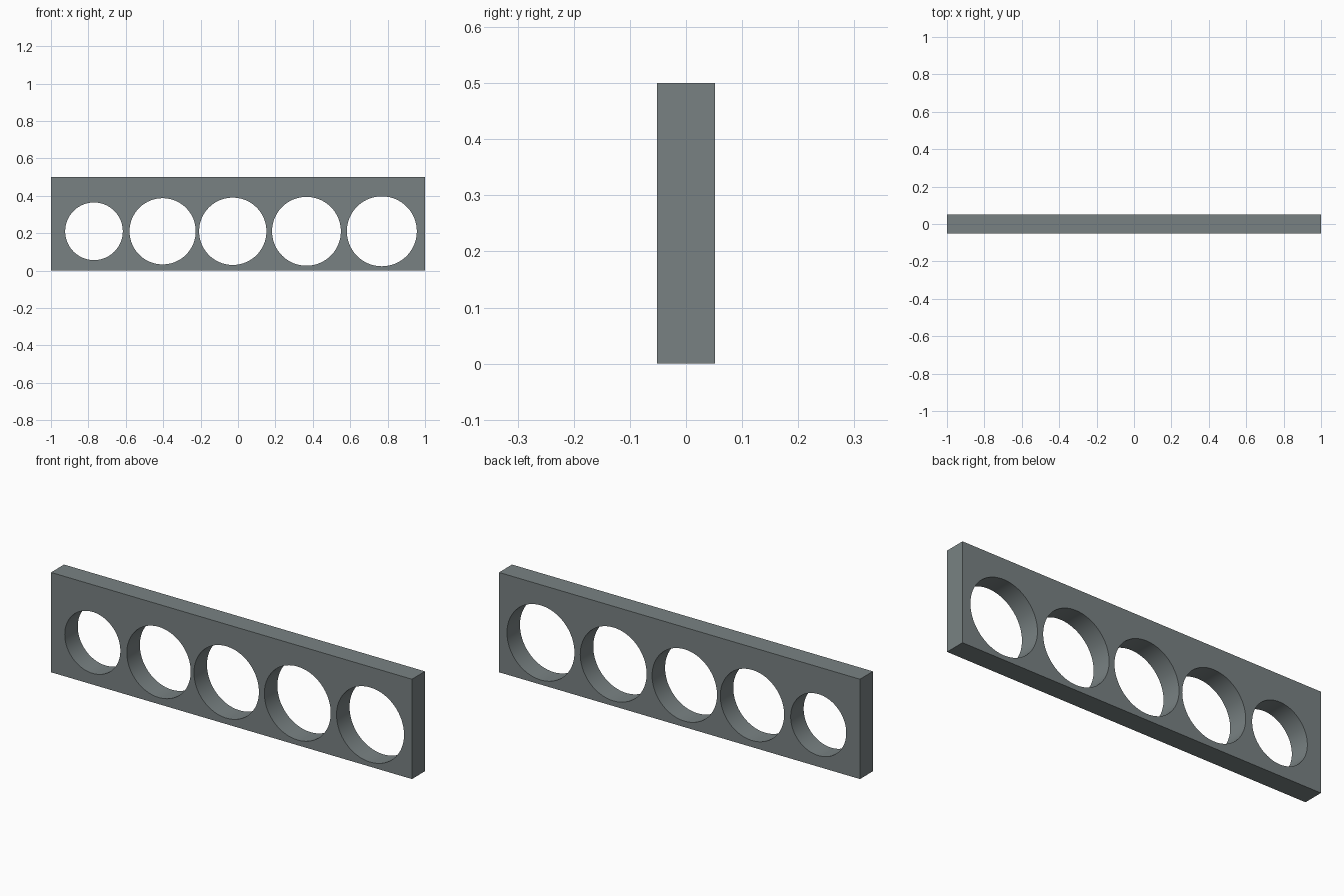
import bpy
import math

if "Cube" in bpy.data.objects:
    bpy.data.objects.remove(bpy.data.objects["Cube"])

LENGTH, DEPTH, HEIGHT = 2.0, 0.103, 0.5
HOLE_Z = 0.21
# hole centre x, radius
HOLES = [(-0.77, 0.154), (-0.403, 0.177), (-0.028, 0.18), (0.366, 0.184), (0.769, 0.187)]

grey = bpy.data.materials.new("slate_grey")
grey.diffuse_color = (0.19, 0.222, 0.226, 1)
grey.use_nodes = True
grey.node_tree.nodes["Principled BSDF"].inputs["Base Color"].default_value = grey.diffuse_color

# Rectangular bar
bpy.ops.mesh.primitive_cube_add(size=1, location=(0, 0, HEIGHT / 2))
bar = bpy.context.object
bar.name = "holder_bar"
bar.scale = (LENGTH, DEPTH, HEIGHT)
bpy.ops.object.transform_apply(location=True, rotation=False, scale=True)
bar.data.materials.append(grey)

# Round through holes of graded size
cutters = []
for i, (x, r) in enumerate(HOLES):
    bpy.ops.mesh.primitive_cylinder_add(vertices=96, radius=r, depth=DEPTH * 3,
                                        location=(x, 0, HOLE_Z),
                                        rotation=(math.pi / 2, 0, 0))
    cutter = bpy.context.object
    cutter.name = f"hole_cutter_{i + 1}"
    cutter.hide_render = True
    cutter.data.materials.append(grey)
    cutters.append(cutter)
    mod = bar.modifiers.new(f"hole_{i + 1}", 'BOOLEAN')
    mod.operation = 'DIFFERENCE'
    mod.solver = 'EXACT'
    mod.object = cutter

# Bake the holes and drop the cutters
bpy.ops.object.select_all(action='DESELECT')
bar.select_set(True)
bpy.context.view_layer.objects.active = bar
for mod in list(bar.modifiers):
    bpy.ops.object.modifier_apply(modifier=mod.name)
for cutter in cutters:
    bpy.data.objects.remove(cutter, do_unlink=True)

bpy.ops.object.shade_smooth_by_angle(angle=math.radians(30))
